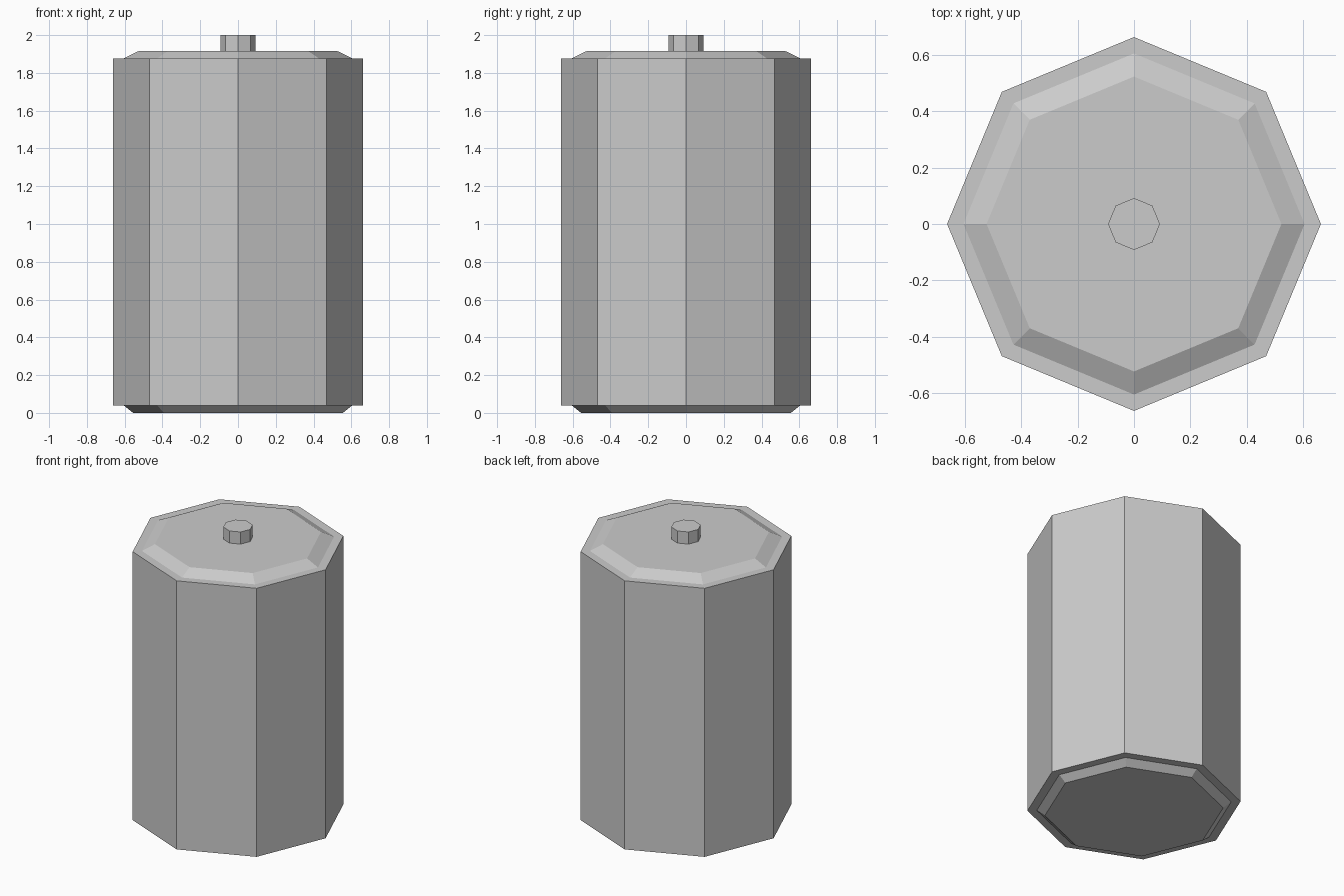
import bpy

if "Cube" in bpy.data.objects:
    bpy.data.objects.remove(bpy.data.objects["Cube"])

SIDES = 8


def frustum(name, r_bottom, r_top, z_bottom, z_top):
    """Flat-shaded eight-sided cone section between two heights."""
    bpy.ops.mesh.primitive_cone_add(
        vertices=SIDES, radius1=r_bottom, radius2=r_top,
        depth=z_top - z_bottom, location=(0, 0, (z_bottom + z_top) / 2))
    bpy.context.object.name = name


# Main octagonal casing
frustum("body", 0.663, 0.663, 0.04, 1.877)
# Chamfered plates at both ends
frustum("bottom_plate", 0.555, 0.605, 0.0, 0.04)
frustum("top_plate", 0.605, 0.523, 1.877, 1.917)
# Small terminal on top
frustum("top_terminal", 0.092, 0.092, 1.917, 2.0)
